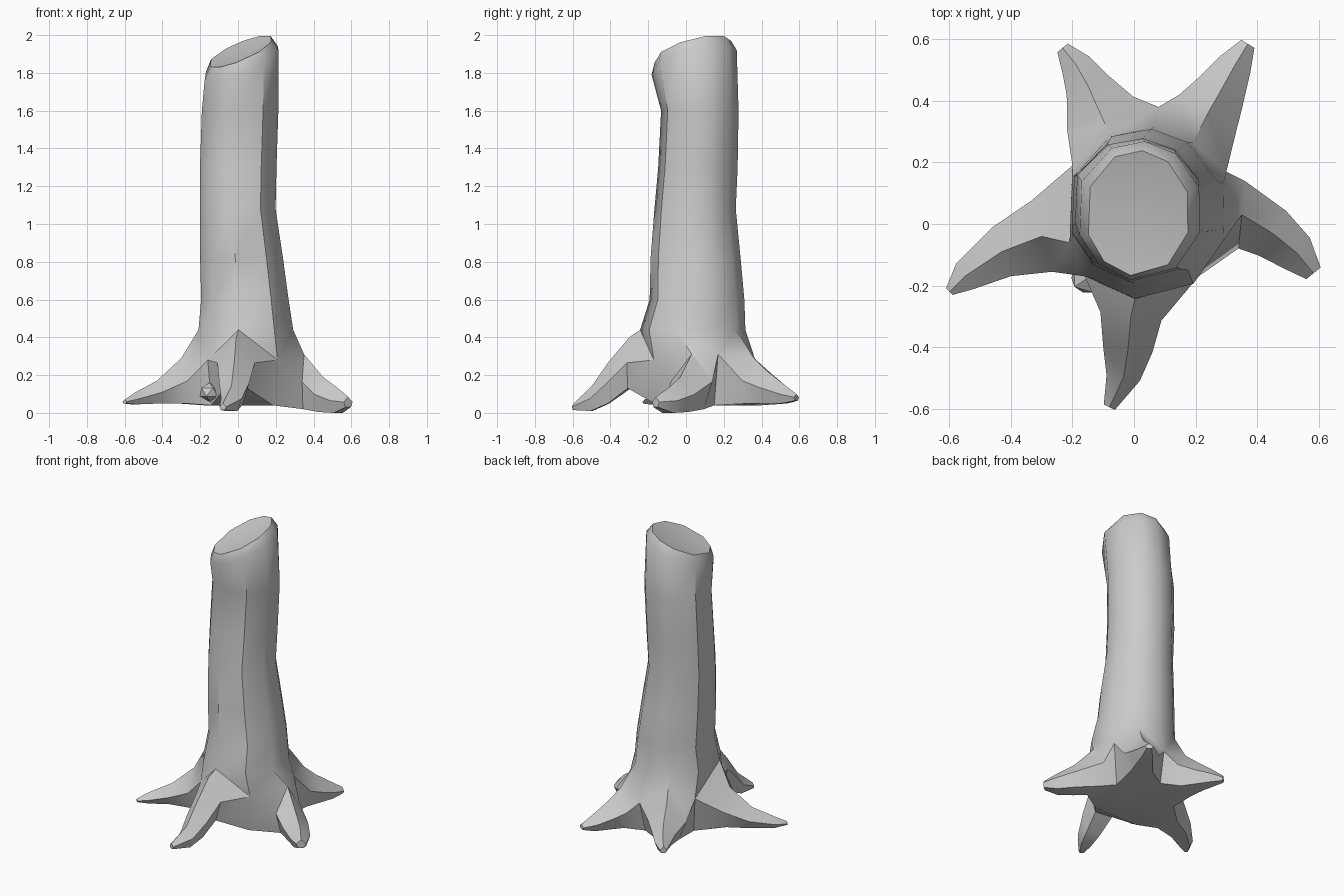
import bpy, bmesh, math
from mathutils import Vector

if "Cube" in bpy.data.objects:
    bpy.data.objects.remove(bpy.data.objects["Cube"])

# Ring angles: root ridges alternate with the gaps between roots (counter-clockwise)
ANGLES = [342, 20, 55, 85, 116, 155, 200, 230, 262, 305]

# Trunk profile: z, x min, x max, y min, y max
TRUNK = [(0.44, -0.22, 0.30, -0.24, 0.31), (0.60, -0.205, 0.275, -0.19, 0.305),
         (0.82, -0.21, 0.245, -0.185, 0.285), (1.08, -0.21, 0.205, -0.165, 0.26),
         (1.30, -0.21, 0.21, -0.145, 0.27), (1.60, -0.20, 0.22, -0.13, 0.275)]

# Gaps between roots, following each root: x, y, height of the crotch
GAPS = [(0.30, 0.17, 0.31), (0.08, 0.38, 0.24), (-0.20, 0.19, 0.27),
        (-0.16, -0.17, 0.28), (0.21, -0.17, 0.28)]

# Root sections: x, y, half width, top z, bottom z
ROOTS = [
    [(.35, .03, .11, .31, .02), (.45, -.03, .085, .19, .005),
     (.53, -.095, .065, .13, .0), (.583, -.16, .03, .085, .03)],
    [(.24, .36, .11, .29, .05), (.28, .43, .085, .22, .05),
     (.33, .52, .055, .15, .05), (.37, .585, .025, .10, .065)],
    [(-.11, .36, .12, .29, .04), (-.15, .45, .075, .21, .045),
     (-.19, .52, .05, .15, .05), (-.232, .572, .022, .10, .06)],
    [(-.30, -.04, .12, .29, .05), (-.43, -.09, .085, .17, .05),
     (-.55, -.17, .05, .105, .045), (-.60, -.22, .015, .07, .05)],
    [(-.01, -.30, .10, .40, .13), (-.02, -.41, .08, .27, .05),
     (-.035, -.50, .055, .14, .01), (-.08, -.595, .02, .05, .015)]]

bm = bmesh.new()


def cut_height(x, y):
    """Slanted plane of the sawn top."""
    return min(2.0, 1.915 + 0.4 * (x - 0.02) + 0.25 * (y - 0.03))


def ring(x0, x1, y0, y1, height):
    verts = []
    for a in ANGLES:
        x = (x0 + x1) / 2 + (x1 - x0) / 2 * 1.02 * math.cos(math.radians(a))
        y = (y0 + y1) / 2 + (y1 - y0) / 2 * 1.02 * math.sin(math.radians(a))
        verts.append(bm.verts.new((x, y, height(x, y))))
    return verts


def bridge(a, b):
    for i in range(len(a)):
        j = (i + 1) % len(a)
        bm.faces.new((a[i], a[j], b[j], b[i]))


# Trunk with a bevelled, slightly dished slanted cut
rings = [ring(*r[1:], lambda x, y, z=r[0]: z) for r in TRUNK]
rings.append(ring(-0.185, 0.22, -0.18, 0.265, lambda x, y: cut_height(x, y) - 0.06))
rings.append(ring(-0.155, 0.18, -0.165, 0.235, cut_height))
for a, b in zip(rings, rings[1:]):
    bridge(a, b)
heart = bm.verts.new((0.02, 0.04, 1.89))
for i in range(10):
    bm.faces.new((rings[-1][i], rings[-1][(i + 1) % 10], heart))

# Crotches between the roots and the foot below them
crotch = [bm.verts.new(g) for g in GAPS]
foot = [bm.verts.new((x * 0.88, y * 0.88, 0.04)) for x, y, z in GAPS]
base = bm.verts.new((0.03, 0.05, 0.04))
low = rings[0]

for i, sections in enumerate(ROOTS):
    ridge = low[2 * i]
    # Flare from trunk to crotch on both sides of the ridge
    bm.faces.new((ridge, low[2 * i + 1], crotch[i]))
    bm.faces.new((ridge, low[2 * i - 1], crotch[i - 1]))
    bm.faces.new((foot[i - 1], foot[i], base))
    # Root lofted outward from the flare
    prev = [ridge, crotch[i], foot[i], foot[i - 1], crotch[i - 1]]
    last = Vector((0.04, 0.06))
    for x, y, w, top, bottom in sections:
        p = Vector((x, y))
        d = (p - last).normalized()
        n = Vector((-d.y, d.x))
        mid = bottom + (top - bottom) * 0.5
        pts = [(0, top), (w, mid), (w * 0.6, bottom), (-w * 0.6, bottom), (-w, mid)]
        cur = [bm.verts.new((x + n.x * s, y + n.y * s, z)) for s, z in pts]
        bridge(prev, cur)
        prev, last = cur, p
    bm.faces.new(prev)

bmesh.ops.recalc_face_normals(bm, faces=bm.faces)
mesh = bpy.data.meshes.new("tree_stump")
bm.to_mesh(mesh)
bm.free()
stump = bpy.data.objects.new("tree_stump", mesh)
bpy.context.collection.objects.link(stump)

# Small root knob tucked into the front left crotch
bpy.ops.mesh.primitive_ico_sphere_add(subdivisions=1, radius=1, location=(-0.15, -0.175, 0.11))
knob = bpy.context.object
knob.name = "root_knob"
knob.scale = (0.06, 0.055, 0.05)

# Smooth bark with sharp creases
for ob in (stump, knob):
    bpy.ops.object.select_all(action='DESELECT')
    ob.select_set(True)
    bpy.context.view_layer.objects.active = ob
    bpy.ops.object.shade_smooth_by_angle(angle=math.radians(38))
